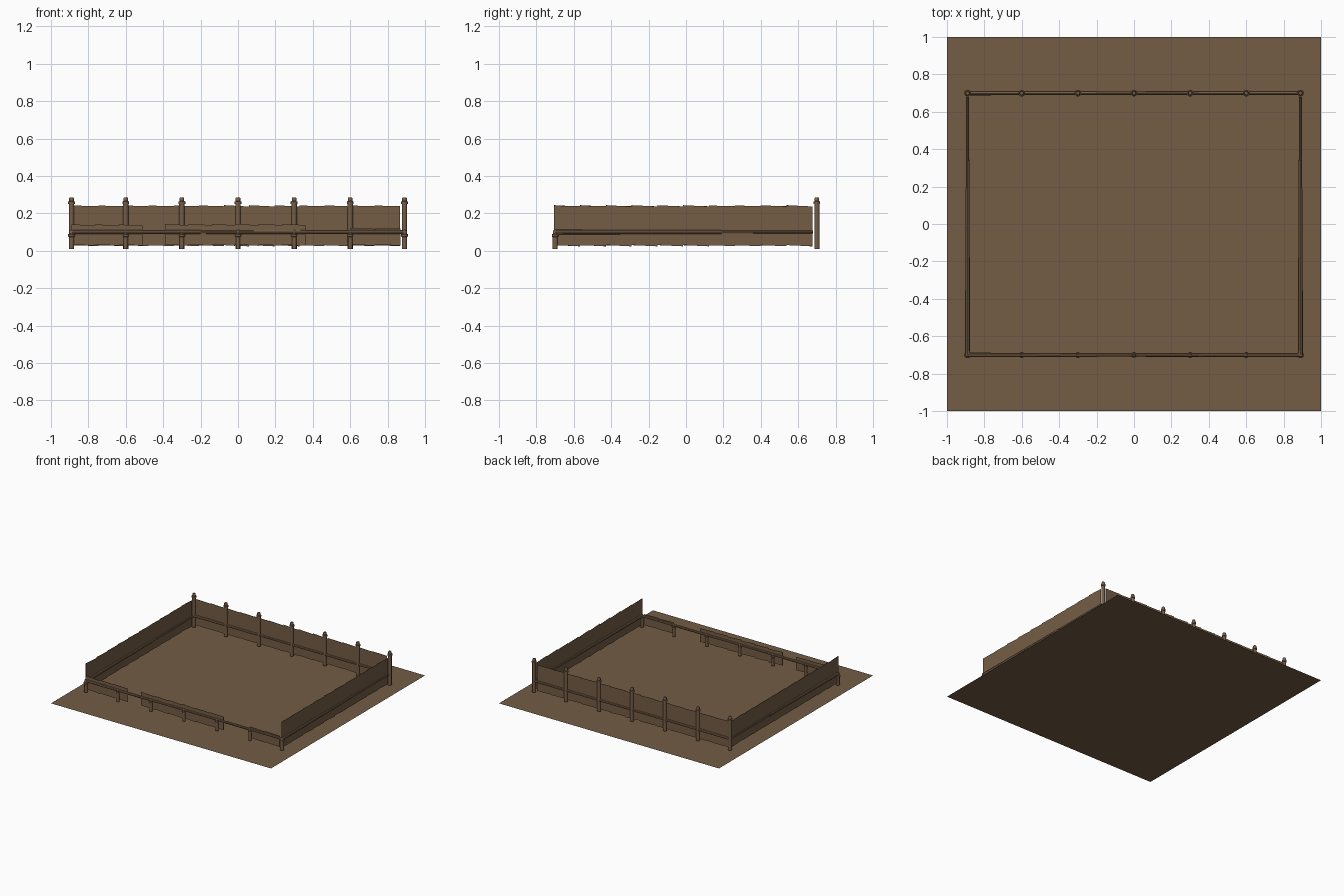
import bpy, bmesh, math, random
from mathutils import Vector

random.seed(4)
cube = bpy.data.objects.get("Cube")
if cube:
    bpy.data.objects.remove(cube, do_unlink=True)

wood = bpy.data.materials.new("earthy brown")
wood.use_nodes = True
COLOUR = (0.175, 0.109, 0.060, 1)
wood.diffuse_color = COLOUR
wood.node_tree.nodes["Principled BSDF"].inputs["Base Color"].default_value = COLOUR

X, Y = 0.89, 0.70                     # fence half extents
POSTS_X = (-X, -0.6, -0.3, 0, 0.3, 0.6, X)


def finish(name, bm, smooth=False):
    bmesh.ops.recalc_face_normals(bm, faces=bm.faces)
    mesh = bpy.data.meshes.new(name)
    bm.to_mesh(mesh)
    bm.free()
    for p in mesh.polygons:
        p.use_smooth = smooth
    mesh.materials.append(wood)
    obj = bpy.data.objects.new(name, mesh)
    bpy.context.scene.collection.objects.link(obj)
    if smooth:
        mesh.set_sharp_from_angle(angle=math.radians(40))
    return obj


def lathe(name, profile, origin, sides=10):
    """Closed turned shape from (radius, height) pairs."""
    bm = bmesh.new()
    rings = []
    for r, z in profile:
        rings.append([bm.verts.new((origin[0] + r * math.cos(a), origin[1] + r * math.sin(a), z))
                      for a in (math.tau * i / sides for i in range(sides))])
    for low, high in zip(rings, rings[1:]):
        for i in range(sides):
            j = (i + 1) % sides
            bm.faces.new((low[i], low[j], high[j], high[i]))
    bm.faces.new(rings[0])
    bm.faces.new(rings[-1])
    return finish(name, bm, True)


def post(name, x, y, top, r):
    """Round post with a rope band and a slim cap."""
    band = top - 0.03
    lathe(name, [(r, 0.01), (r, band - 0.006), (r + 0.004, band - 0.004), (r + 0.004, band + 0.008),
                 (r - 0.002, band + 0.010), (r - 0.002, top - 0.004), (r - 0.005, top)], (x, y))


def rail(name, a, b, r1, r2):
    """Tapered round log from a to b."""
    a, b = Vector(a), Vector(b)
    bm = bmesh.new()
    bmesh.ops.create_cone(bm, cap_ends=True, segments=8, radius1=r1, radius2=r2, depth=(b - a).length)
    obj = finish(name, bm, True)
    obj.location = (a + b) / 2
    obj.rotation_euler = (b - a).to_track_quat('Z', 'Y').to_euler()


def wall(name, a, b, low, high, step=0.135):
    """Thin row of boards with slightly uneven tops and bottoms."""
    a, b = Vector(a), Vector(b)
    count = max(1, round((b - a).length / step))
    along = (b - a).normalized()
    side = Vector((-along.y, along.x)) * 0.001
    bm = bmesh.new()
    for i in range(count):
        p, q = a.lerp(b, i / count), a.lerp(b, (i + 1) / count)
        tilt = random.uniform(0.001, 0.004)
        loops = []
        for s in (side, -side):
            loops.append([bm.verts.new((*(c + s), z)) for c, z in
                          ((p, low + tilt), (q, low - tilt), (q, high - tilt), (p, high + tilt))])
        bm.faces.new(loops[0])
        bm.faces.new(loops[1])
        for k in range(4):
            n = (k + 1) % 4
            bm.faces.new((loops[0][k], loops[0][n], loops[1][n], loops[1][k]))
    finish(name, bm)


# Ground sheet
bm = bmesh.new()
bmesh.ops.create_grid(bm, x_segments=1, y_segments=1, size=1)
finish("ground", bm)

# Tall back posts and short front posts
for i, x in enumerate(POSTS_X):
    post(f"back_post_{i}", x, Y, 0.285, 0.0145)
    post(f"front_post_{i}", x, -Y, 0.11, 0.0145 if abs(x) == X else 0.012)

# Back and side board walls
wall("back_wall", (-0.88, Y), (0.865, Y), 0.027, 0.24)
for side, x in (("left", X), ("right", -X)):
    wall(f"{side}_wall", (x, -0.705), (x, 0.675), 0.027, 0.24)
    rail(f"{side}_rail_front", (x, -Y, 0.1), (x, 0.19, 0.1), 0.013, 0.011)
    rail(f"{side}_rail_back", (x, 0.17, 0.1), (x, 0.68, 0.1), 0.0095, 0.0085)

# Broken front boards, partly missing
for name, x0, x1, high in (("right", -X, -0.51, 0.138), ("middle", -0.39, 0.36, 0.14),
                           ("left", 0.6, 0.87, 0.12)):
    wall(f"front_boards_{name}", (x0, -Y), (x1, -Y), 0.03, high)

# Long rails, each made of two logs
for name, y in (("back", Y), ("front", -Y)):
    rail(f"{name}_rail_right", (-X, y, 0.1), (-0.2, y, 0.1), 0.012, 0.010)
    rail(f"{name}_rail_left", (-0.22, y, 0.1), (X, y, 0.1), 0.0095, 0.0105)
